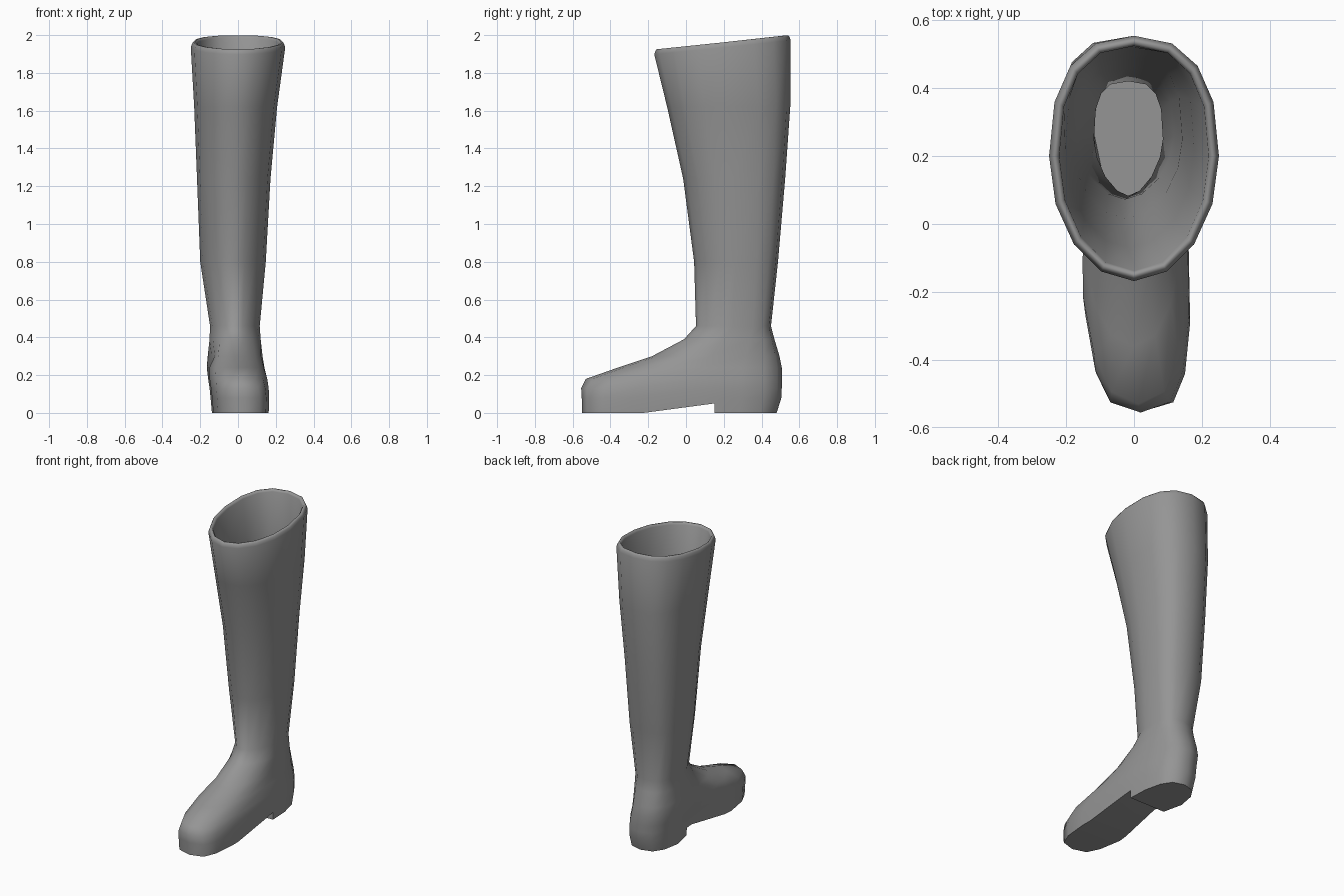
import bpy, bmesh, math

SIDES = 16

if "Cube" in bpy.data.objects:
    bpy.data.objects.remove(bpy.data.objects["Cube"], do_unlink=True)

leather = bpy.data.materials.new("grey leather")
leather.use_nodes = True
GREY = (0.3, 0.3, 0.3, 1)
leather.diffuse_color = GREY
leather.node_tree.nodes["Principled BSDF"].inputs["Base Color"].default_value = GREY

# Horizontal sections: height, front, middle, back, right, left,
# front squareness, back squareness, arch waist
FOOT = [
    (0.00, -0.55, 0.08, 0.48, -0.152, 0.155, 3.6, 2.8, 0.06),
    (0.08, -0.552, 0.08, 0.505, -0.158, 0.158, 3.6, 2.8, 0.06),
    (0.13, -0.555, 0.08, 0.507, -0.163, 0.158, 3.2, 2.8, 0.055),
    (0.18, -0.53, 0.08, 0.507, -0.17, 0.155, 2.6, 2.8, 0.05),
    (0.24, -0.36, 0.08, 0.507, -0.177, 0.14, 2.1, 2.8, 0.045),
    (0.30, -0.18, 0.13, 0.495, -0.17, 0.13, 1.8, 2.8, 0.035),
    (0.39, -0.01, 0.2, 0.468, -0.155, 0.12, 1.7, 2.9, 0.01),
]
LEG = [
    (0.46, 0.053, 0.25, 0.45, -0.148, 0.115, 1.7, 2.9, 0),
    (0.80, 0.043, 0.26, 0.487, -0.20, 0.147, 1.8, 2.8, 0),
    (1.24, -0.015, 0.25, 0.525, -0.217, 0.172, 1.9, 2.7, 0),
    (1.62, -0.1, 0.22, 0.552, -0.232, 0.207, 2.0, 2.7, 0),
    (1.935, -0.168, 0.2, 0.554, -0.25, 0.25, 2.0, 2.4, 0),
]


def power(v, n):
    return math.copysign(abs(v) ** (2 / n), v)


def section(bm, row, inset=0.0, lift=0.0):
    """One ring of the boot, optionally shrunk and raised."""
    z, front, middle, back, right, left, n_front, n_back, waist = row
    cx, w = (right + left) / 2, (left - right) / 2 - inset
    ring = []
    for i in range(SIDES):
        a = 2 * math.pi * i / SIDES
        ahead = math.sin(a) < 0
        n = n_front if ahead else n_back
        d = (middle - front if ahead else back - middle) - inset
        c, s = power(math.cos(a), n), power(math.sin(a), n)
        x, y = cx + w * c, middle + d * s
        # The arch is drawn in on one side and the toe leans to the other
        if c < 0:
            x += waist * math.exp(-((y - 0.08) / 0.13) ** 2)
        x += 0.4 * waist * max(0, -s)
        tilt = 0.037 * s * max(0, (z - 1.62) / 0.315)
        ring.append(bm.verts.new((x, y, z + lift + tilt)))
    return ring


# Boot shell: up the outside, over the rolled rim, down the inside
bm = bmesh.new()
rows = FOOT + LEG
rings = [section(bm, r) for r in rows]
for inset, lift in ((0.006, 0.018), (0.012, 0.027), (0.022, 0.027), (0.03, 0.014)):
    rings.append(section(bm, rows[-1], inset, lift))
rings += [section(bm, r, 0.03) for r in reversed(rows[2:-1])]
for lower, upper in zip(rings, rings[1:]):
    for i in range(SIDES):
        j = (i + 1) % SIDES
        bm.faces.new((lower[i], lower[j], upper[j], upper[i]))
bm.faces.new(list(reversed(rings[0])))
bm.faces.new(rings[-1])
bmesh.ops.recalc_face_normals(bm, faces=bm.faces)
mesh = bpy.data.meshes.new("boot")
bm.to_mesh(mesh)
bm.free()
boot = bpy.data.objects.new("boot", mesh)
bpy.context.collection.objects.link(boot)
mesh.materials.append(leather)

# Wedge that opens the arch in front of the heel
bm = bmesh.new()
profile = [(-0.24, -0.002), (-0.24, -0.05), (0.15, -0.05), (0.15, 0.05)]
sides = [[bm.verts.new((x, y, z)) for y, z in profile] for x in (-0.4, 0.4)]
bm.faces.new(sides[0])
bm.faces.new(list(reversed(sides[1])))
for i in range(4):
    j = (i + 1) % 4
    bm.faces.new((sides[0][i], sides[1][i], sides[1][j], sides[0][j]))
bmesh.ops.recalc_face_normals(bm, faces=bm.faces)
wedge_mesh = bpy.data.meshes.new("arch_cutter")
bm.to_mesh(wedge_mesh)
bm.free()
wedge_mesh.materials.append(leather)
wedge = bpy.data.objects.new("arch_cutter", wedge_mesh)
bpy.context.collection.objects.link(wedge)
wedge.hide_render = True

# Carve the arch, then shade with crisp sole edges
bpy.ops.object.select_all(action='DESELECT')
boot.select_set(True)
bpy.context.view_layer.objects.active = boot
cut = boot.modifiers.new("arch", 'BOOLEAN')
cut.operation = 'DIFFERENCE'
cut.solver = 'EXACT'
cut.object = wedge
bpy.ops.object.modifier_apply(modifier=cut.name)
bpy.data.objects.remove(wedge, do_unlink=True)
bpy.ops.object.shade_smooth_by_angle(angle=math.radians(65))
